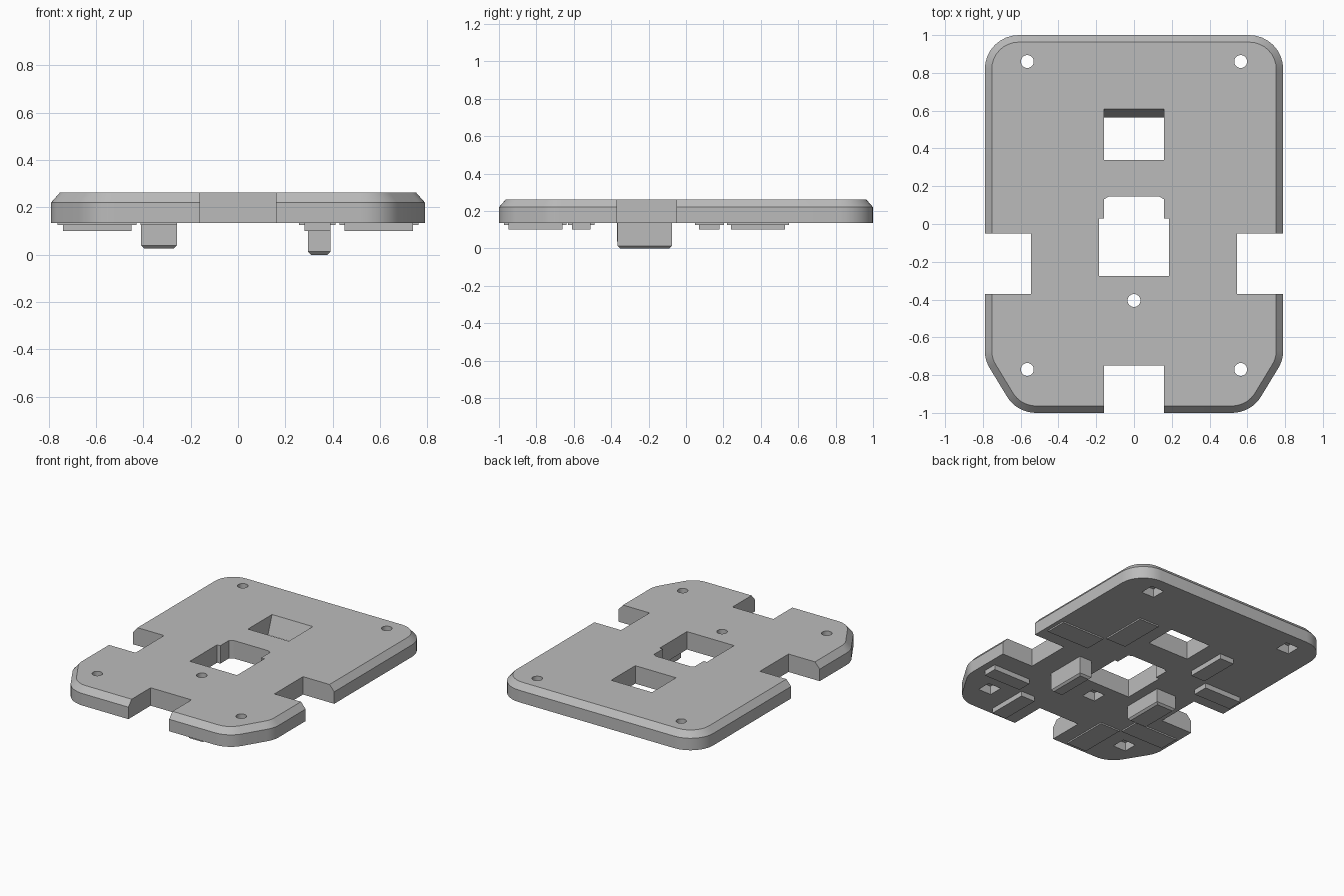
import bpy
import bmesh
import math
from mathutils import Vector

cube = bpy.data.objects.get("Cube")
if cube:
    bpy.data.objects.remove(cube, do_unlink=True)

grey = bpy.data.materials.new("plain grey")
grey.use_nodes = True
grey.diffuse_color = (0.5, 0.5, 0.5, 1)
grey.node_tree.nodes["Principled BSDF"].inputs["Base Color"].default_value = (0.5, 0.5, 0.5, 1)

BOTTOM, SHOULDER, TOP = 0.135, 0.22, 0.262


def loft(name, *rings):
    """Closed solid through rings of (points, height), lowest first."""
    bm = bmesh.new()
    loops = [[bm.verts.new((x, y, z)) for x, y in pts] for pts, z in rings]
    bm.faces.new(loops[0])
    bm.faces.new(loops[-1])
    n = len(loops[0])
    for a, b in zip(loops, loops[1:]):
        for i in range(n):
            j = (i + 1) % n
            bm.faces.new((a[i], a[j], b[j], b[i]))
    bmesh.ops.recalc_face_normals(bm, faces=bm.faces)
    mesh = bpy.data.meshes.new(name)
    bm.to_mesh(mesh)
    bm.free()
    mesh.materials.append(grey)
    obj = bpy.data.objects.new(name, mesh)
    bpy.context.collection.objects.link(obj)
    return obj


def rect(x0, x1, y0, y1, inset=0):
    x0, x1, y0, y1 = x0 + inset, x1 - inset, y0 + inset, y1 - inset
    return [(x0, y0), (x1, y0), (x1, y1), (x0, y1)]


def circle(x, y, r, n=32):
    return [(x + r * math.cos(i * math.tau / n), y + r * math.sin(i * math.tau / n))
            for i in range(n)]


def rounded(corners, radius, inset=0, steps=8):
    """Counter-clockwise convex outline with rounded corners, shrunk by inset."""
    pts = []
    for i, c in enumerate(corners):
        c = Vector(c)
        u = (Vector(corners[i - 1]) - c).normalized()
        v = (Vector(corners[(i + 1) % len(corners)]) - c).normalized()
        half = u.angle(v) / 2
        centre = c + (u + v).normalized() * radius / math.sin(half)
        start = math.atan2(-u.x, u.y) - math.pi
        # outward normal of the incoming edge
        start = math.atan2(u.x, -u.y)
        turn = math.pi - 2 * half
        for k in range(steps + 1):
            a = start + turn * k / steps
            pts.append(centre + Vector((math.cos(a), math.sin(a))) * (radius - inset))
    return pts


def cut(target, cutter):
    bpy.ops.object.select_all(action="DESELECT")
    bpy.context.view_layer.objects.active = target
    target.select_set(True)
    mod = target.modifiers.new("cut", "BOOLEAN")
    mod.operation, mod.solver, mod.object = "DIFFERENCE", "EXACT", cutter
    bpy.ops.object.modifier_apply(modifier=mod.name)
    bpy.data.objects.remove(cutter, do_unlink=True)


# Base plate with a chamfered top rim
corners = [(-0.62, -1), (0.62, -1), (0.79, -0.72), (0.79, 1), (-0.79, 1), (-0.79, -0.72)]
plate = loft("base_plate",
             (rounded(corners, 0.18), BOTTOM),
             (rounded(corners, 0.18), SHOULDER),
             (rounded(corners, 0.18, 0.037), TOP))


def cut_through(pts):
    cut(plate, loft("cutter", (pts, 0), (pts, 0.4)))


# Edge notches
cut_through(rect(-0.16, 0.16, -1.2, -0.75))
cut_through(rect(0.545, 1, -0.37, -0.05))
cut_through(rect(-1, -0.545, -0.37, -0.05))

# Central opening, narrower at the back with clipped corners
right_half = [(0.185, -0.275), (0.185, 0.03), (0.16, 0.03), (0.16, 0.13), (0.135, 0.145)]
cut_through(right_half + [(-x, y) for x, y in reversed(right_half)])

# Rear window with a sloping back wall
rise = TOP - BOTTOM
cut(plate, loft("cutter",
                (rect(-0.16, 0.16, 0.34, 0.52), BOTTOM - rise),
                (rect(-0.16, 0.16, 0.34, 0.655), TOP + rise)))

# Screw holes with square nut pockets underneath
for x, y in [(-0.565, 0.86), (0.565, 0.86), (-0.565, -0.77), (0.565, -0.77), (0, -0.405)]:
    cut_through(circle(x, y, 0.034))
    pocket = rect(x - 0.05, x + 0.05, y - 0.05, y + 0.05)
    cut(plate, loft("cutter", (pocket, 0), (pocket, BOTTOM + 0.06)))

bpy.ops.object.shade_smooth_by_angle(angle=math.radians(30))

# Locating pegs and their thin mating pads, on opposite sides
for side, end, along, across in [
        (1, "front", (0.45, 0.74, -0.61, -0.51), (0.28, 0.39, -0.95, -0.66)),
        (-1, "rear", (-0.74, -0.45, 0.07, 0.18), (-0.39, -0.28, 0.24, 0.53))]:
    for kind, box in (("side", along), ("inner", across)):
        loft(f"{end}_{kind}_peg", (rect(*box), 0.1), (rect(*box), BOTTOM + 0.002))
        x0, x1, y0, y1 = box
        pad = rect(-x1, -x0, y0, y1, -0.022)
        loft(f"{end}_{kind}_pad", (pad, 0.125), (pad, BOTTOM + 0.002))

# Feet with chamfered soles
for name, box, low in [("left_foot", (0.295, 0.39, -0.365, -0.075), 0.0),
                       ("right_foot", (-0.41, -0.257, -0.37, -0.075), 0.027)]:
    loft(name, (rect(*box, 0.013), low), (rect(*box), low + 0.013),
         (rect(*box), BOTTOM + 0.002))
